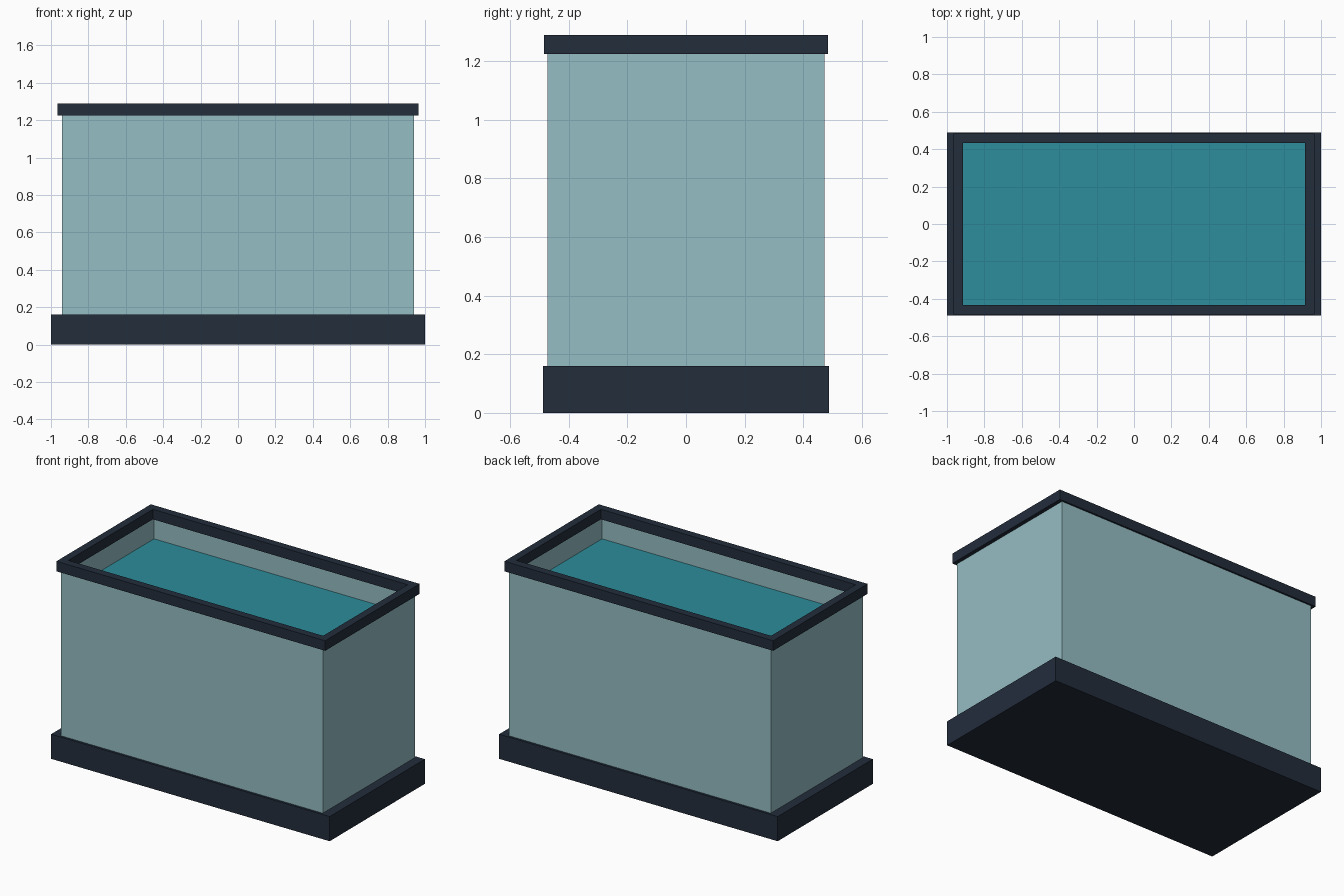
import bpy
import bmesh

old = bpy.data.objects.get("Cube")
if old:
    bpy.data.objects.remove(old, do_unlink=True)


def make_material(name, rgb):
    mat = bpy.data.materials.new(name)
    mat.use_nodes = True
    mat.diffuse_color = (*rgb, 1)
    mat.node_tree.nodes["Principled BSDF"].inputs["Base Color"].default_value = (*rgb, 1)
    return mat


def finish(name, bm, mat):
    bmesh.ops.recalc_face_normals(bm, faces=bm.faces)
    mesh = bpy.data.meshes.new(name)
    bm.to_mesh(mesh)
    bm.free()
    mesh.materials.append(mat)
    obj = bpy.data.objects.new(name, mesh)
    bpy.context.collection.objects.link(obj)
    return obj


def block(name, half_x, half_y, bottom, top, mat):
    """Solid box centred on the vertical axis."""
    bm = bmesh.new()
    bmesh.ops.create_cube(bm, size=2)
    for v in bm.verts:
        v.co.x *= half_x
        v.co.y *= half_y
        v.co.z = top if v.co.z > 0 else bottom
    return finish(name, bm, mat)


def frame(name, outer, inner, bottom, top, mat):
    """Rectangular ring with an open middle."""
    bm = bmesh.new()
    section = [(outer, bottom), (outer, top), (inner, top), (inner, bottom)]
    corners = [(-1, -1), (1, -1), (1, 1), (-1, 1)]
    rings = [[bm.verts.new((sx * half[0], sy * half[1], z)) for half, z in section]
             for sx, sy in corners]
    for i in range(4):
        a, b = rings[i], rings[(i + 1) % 4]
        for j in range(4):
            k = (j + 1) % 4
            bm.faces.new((a[j], b[j], b[k], a[k]))
    return finish(name, bm, mat)


navy = make_material("dark navy plastic", (0.016, 0.026, 0.044))
glass = make_material("pale blue glass", (0.30, 0.51, 0.55))
teal = make_material("teal water", (0.026, 0.266, 0.33))

BASE_TOP, GLASS_TOP, RIM_TOP, WATER_TOP = 0.16, 1.225, 1.29, 1.09

# Solid plinth
block("base", 1.0, 0.488, 0, BASE_TOP, navy)
# Four glass walls, the water inside them and the rim on top
frame("glass_walls", (0.94, 0.473), (0.92, 0.453), BASE_TOP, GLASS_TOP, glass)
block("water", 0.92, 0.453, BASE_TOP, WATER_TOP, teal)
frame("top_rim", (0.965, 0.484), (0.915, 0.434), GLASS_TOP, RIM_TOP, navy)
